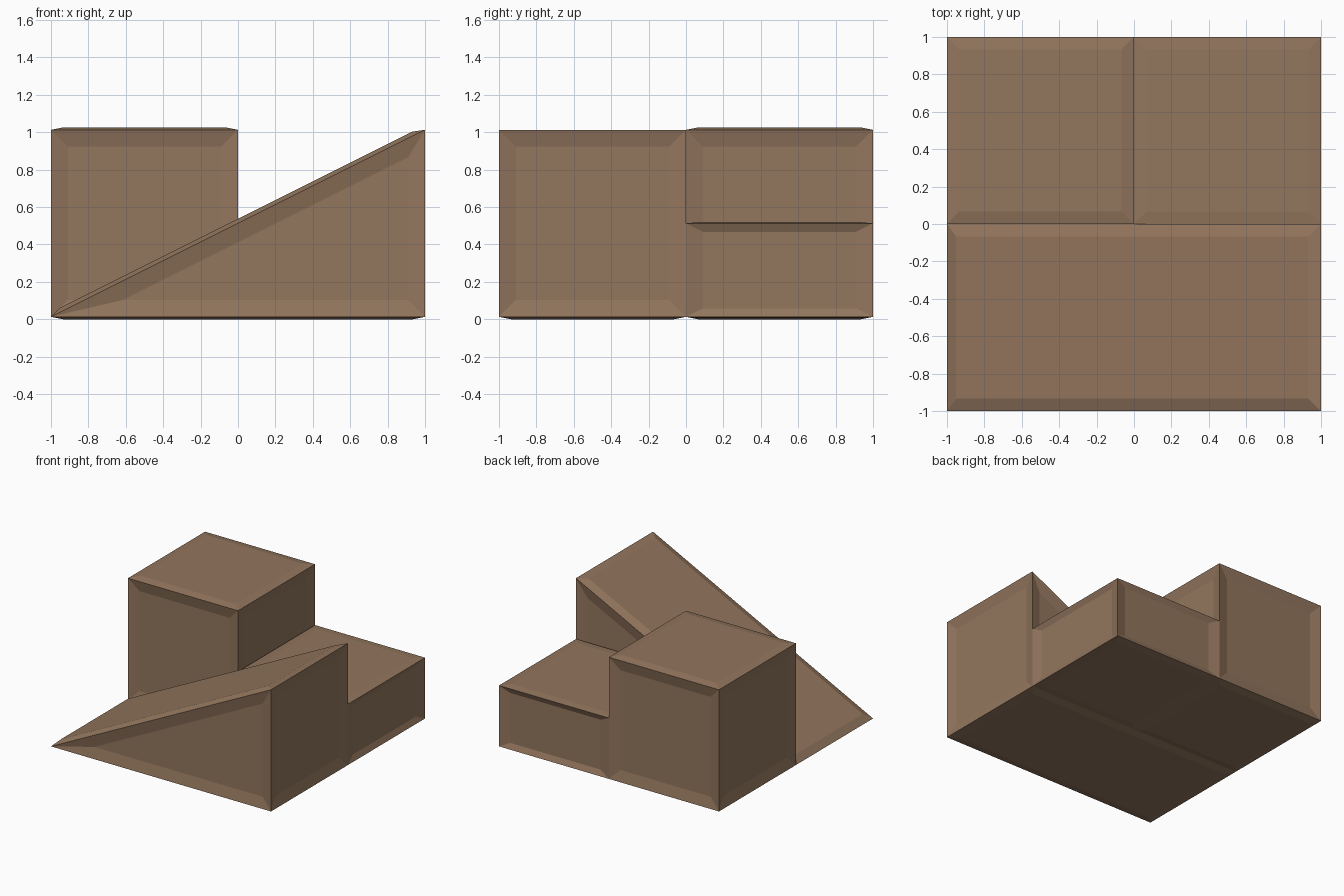
import bpy, bmesh

if "Cube" in bpy.data.objects:
    bpy.data.objects.remove(bpy.data.objects["Cube"])

brown = bpy.data.materials.new("brown")
brown.diffuse_color = (0.29, 0.18, 0.11, 1)
brown.use_nodes = True
brown.node_tree.nodes["Principled BSDF"].inputs["Base Color"].default_value = brown.diffuse_color


def block(name, profile, y0, y1, z_scale=1.0):
    """Extrude an XZ profile along y; crown top/bottom, recess the sides."""
    bm = bmesh.new()
    face = bm.faces.new([bm.verts.new((x, y0, z)) for x, z in profile])
    ext = bmesh.ops.extrude_face_region(bm, geom=[face])
    moved = [v for v in ext["geom"] if isinstance(v, bmesh.types.BMVert)]
    bmesh.ops.translate(bm, verts=moved, vec=(0, y1 - y0, 0))
    bmesh.ops.recalc_face_normals(bm, faces=bm.faces)
    flats = [f for f in bm.faces if abs(f.normal.z) > 0.5]
    sides = [f for f in bm.faces if abs(f.normal.z) <= 0.5]
    for f in flats:
        depth = 0.013 if abs(f.normal.z) > 0.99 else 0.022
        bmesh.ops.inset_individual(bm, faces=[f], thickness=0.066,
                                   depth=depth, use_even_offset=True)
    for f in sides:
        bmesh.ops.inset_individual(bm, faces=[f], thickness=0.09,
                                   depth=-0.02, use_even_offset=True)
    bmesh.ops.scale(bm, verts=bm.verts, vec=(1, 1, z_scale))
    bmesh.ops.translate(bm, verts=bm.verts, vec=(0, 0, 0.013))
    mesh = bpy.data.meshes.new(name)
    bm.to_mesh(mesh)
    bm.free()
    mesh.materials.append(brown)
    bpy.context.collection.objects.link(bpy.data.objects.new(name, mesh))


# Long ramp in front, full cube and half-height slab behind
block("ramp", [(-1, 0), (1, 0), (1, 1)], -1, 0)
block("cube_block", [(-1, 0), (0, 0), (0, 1), (-1, 1)], 0, 1)
block("half_slab", [(0, 0), (1, 0), (1, 1), (0, 1)], 0, 1, z_scale=0.5)
